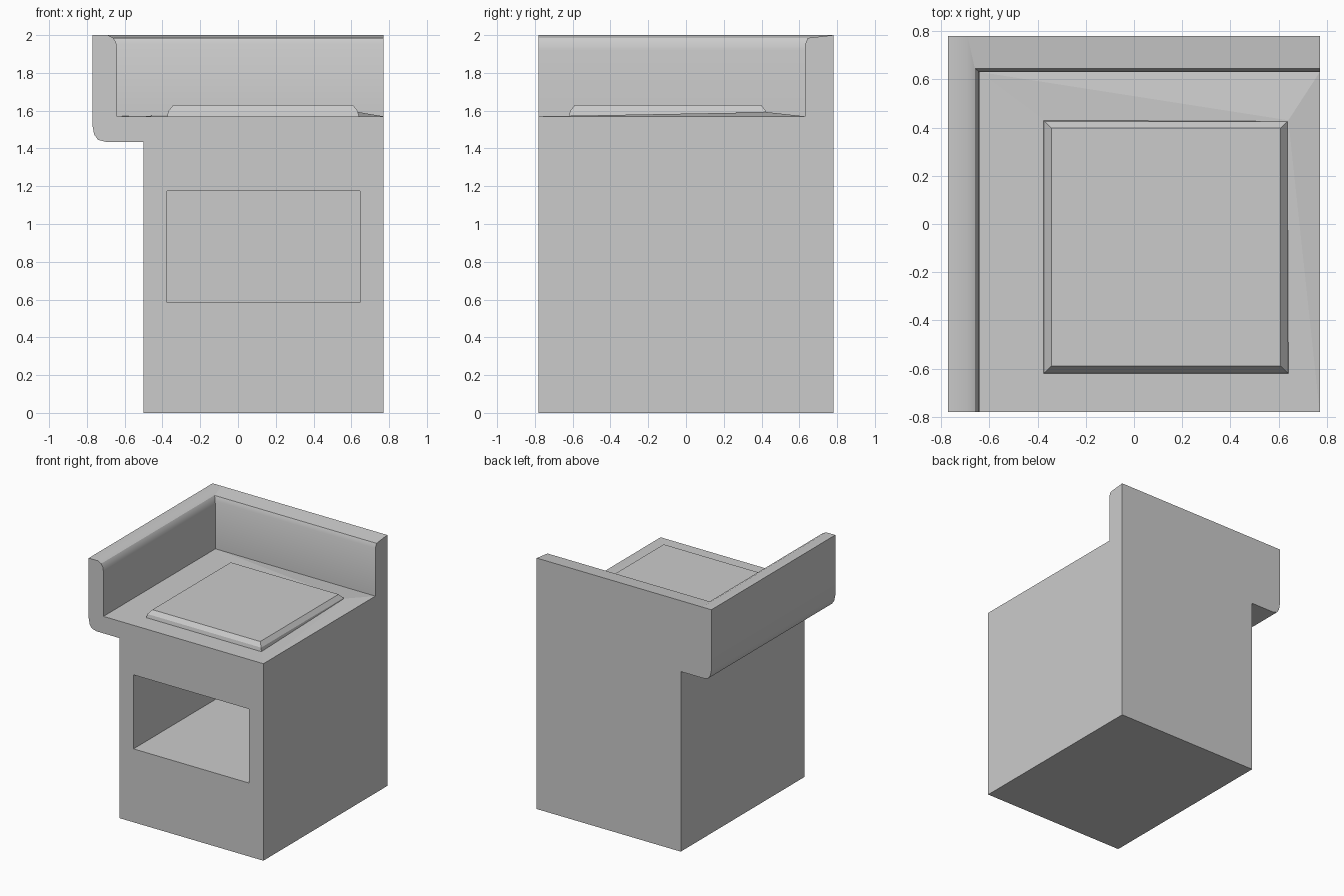
import bpy
import bmesh

if "Cube" in bpy.data.objects:
    bpy.data.objects.remove(bpy.data.objects["Cube"], do_unlink=True)

GREY = (0.6, 0.6, 0.6, 1)
mat = bpy.data.materials.new("plain grey")
mat.use_nodes = True
mat.diffuse_color = GREY
mat.node_tree.nodes["Principled BSDF"].inputs["Base Color"].default_value = GREY


def finish(bm, name):
    bmesh.ops.recalc_face_normals(bm, faces=bm.faces)
    mesh = bpy.data.meshes.new(name)
    bm.to_mesh(mesh)
    bm.free()
    mesh.materials.append(mat)
    obj = bpy.data.objects.new(name, mesh)
    bpy.context.scene.collection.objects.link(obj)
    return obj


def extrude(name, profile, start, end, place):
    """Sweep a closed 2D profile from start to end; place(a, b, t) gives the 3D point."""
    bm = bmesh.new()
    ends = [[bm.verts.new(place(a, b, t)) for a, b in profile] for t in (start, end)]
    near, far = ends
    bm.faces.new(near)
    bm.faces.new(far)
    for i in range(len(profile)):
        j = (i + 1) % len(profile)
        bm.faces.new((near[i], near[j], far[j], far[i]))
    return finish(bm, name)


def smooth(obj, degrees=30):
    bpy.ops.object.select_all(action="DESELECT")
    obj.select_set(True)
    bpy.context.view_layer.objects.active = obj
    bpy.ops.object.shade_smooth_by_angle(angle=degrees * 3.14159 / 180)


def along_y(a, b, t):
    return (a, t, b)


def along_x(a, b, t):
    return (t, a, b)


FRONT, BACK, RIGHT = -0.78, 0.78, 0.77
COUNTER = 1.57

# Main block with the overhanging rounded side rail
body = extrude("body_with_side_rail", [
    (-0.5, 0), (RIGHT, 0), (RIGHT, COUNTER), (-0.64, COUNTER),
    (-0.64, 1.92), (-0.645, 1.96), (-0.66, 1.985), (-0.69, 2), (-0.77, 2),
    (-0.77, 1.52), (-0.762, 1.475), (-0.742, 1.446), (-0.7, 1.435), (-0.5, 1.435),
], FRONT, BACK, along_y)

# Fire opening cut into the front
cutter = extrude("opening_cutter", [
    (-0.375, 0.585), (0.645, 0.585), (0.645, 1.175), (-0.375, 1.175),
], FRONT - 0.1, 0.63, along_y)
cutter.hide_render = True
cutter.hide_set(True)
cut = body.modifiers.new("opening", "BOOLEAN")
cut.operation = "DIFFERENCE"
cut.solver = "EXACT"
cut.object = cutter
smooth(body)

# Back splash wall
wall = extrude("back_wall", [
    (0.63, COUNTER), (0.63, 1.95), (0.645, 1.985), (BACK, 2), (BACK, COUNTER),
], -0.69, RIGHT, along_x)
smooth(wall)

# Raised hot plate with a chamfered rim
bm = bmesh.new()
rings = []
for inset, z in ((0, COUNTER), (0.006, 1.598), (0.032, 1.63)):
    x0, x1, y0, y1 = -0.375 + inset, 0.64 - inset, -0.62 + inset, 0.43 - inset
    rings.append([bm.verts.new((x, y, z)) for x, y in ((x0, y0), (x1, y0), (x1, y1), (x0, y1))])
for low, high in zip(rings, rings[1:]):
    for i in range(4):
        j = (i + 1) % 4
        bm.faces.new((low[i], low[j], high[j], high[i]))
bm.faces.new(rings[0])
bm.faces.new(rings[-1])
finish(bm, "hot_plate")

# Slight rise of the counter towards the rear corner of the plate
bm = bmesh.new()
base = [bm.verts.new((x, y, COUNTER)) for x, y in
        ((-0.37, 0.43), (0.64, -0.62), (RIGHT, FRONT), (RIGHT, 0.63), (-0.64, 0.63))]
peak = bm.verts.new((0.64, 0.43, 1.592))
for i, corner in enumerate(base):
    bm.faces.new((corner, base[(i + 1) % len(base)], peak))
finish(bm, "counter_rise")
